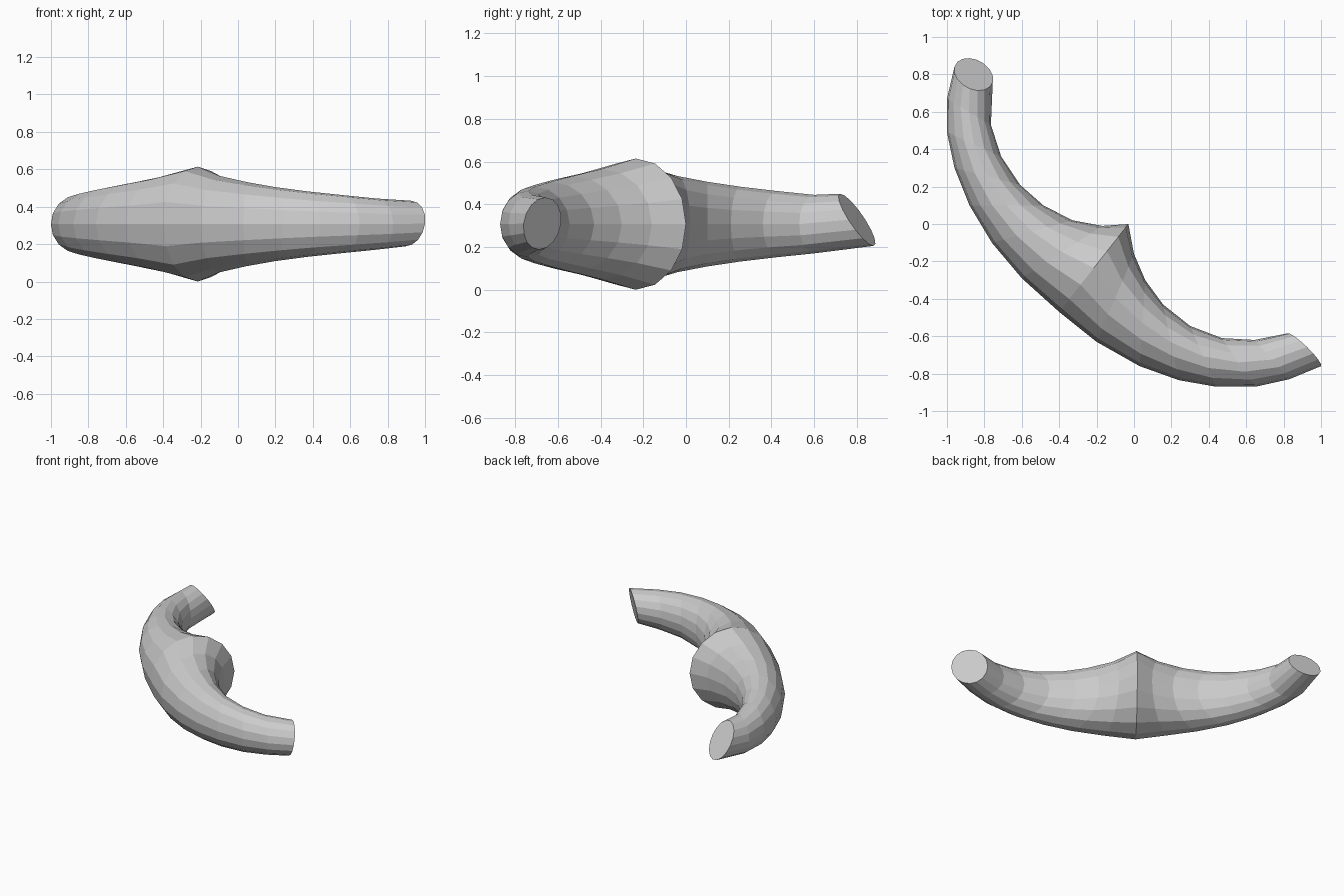
import bpy, bmesh, math
from mathutils import Vector

if "Cube" in bpy.data.objects:
    bpy.data.objects.remove(bpy.data.objects["Cube"])

SIDES = 16
MID_Z = 0.307

# Rings along the bend: inner x, y, outer x, y, vertical radius
RINGS = [
    (-0.755, 0.76, -0.96, 0.84, 0.122),
    (-0.765, 0.53, -1.00, 0.67, 0.137),
    (-0.71, 0.36, -1.00, 0.49, 0.155),
    (-0.61, 0.21, -0.96, 0.30, 0.175),
    (-0.485, 0.10, -0.88, 0.10, 0.198),
    (-0.33, 0.02, -0.76, -0.10, 0.225),
    (-0.17, -0.01, -0.60, -0.29, 0.258),
    (-0.03, 0.00, -0.40, -0.47, 0.307),
    (0.00, -0.16, -0.20, -0.63, 0.258),
    (0.06, -0.30, 0.03, -0.76, 0.225),
    (0.155, -0.43, 0.24, -0.835, 0.198),
    (0.30, -0.545, 0.44, -0.87, 0.175),
    (0.47, -0.61, 0.65, -0.87, 0.155),
    (0.645, -0.62, 0.83, -0.83, 0.137),
    (0.82, -0.585, 1.00, -0.76, 0.122),
]

# Lean of the two cut ends: shift of the ring's top in x, y, and its rise in z
LEAN = {0: (-0.02, -0.077, 0.02), len(RINGS) - 1: (0.015, 0.015, 0.003)}

bm = bmesh.new()
loops = []
for i, (ix, iy, ox, oy, r) in enumerate(RINGS):
    lx, ly, rise = LEAN.get(i, (0, 0, 0))
    centre = Vector(((ix + ox) / 2, (iy + oy) / 2, MID_Z + rise))
    across = Vector(((ox - ix) / 2, (oy - iy) / 2, 0))
    up = Vector((lx, ly, r))
    angles = [2 * math.pi * k / SIDES for k in range(SIDES)]
    loops.append([bm.verts.new(centre + across * math.cos(a) + up * math.sin(a))
                  for a in angles])

# Skin between neighbouring rings, then the flat end caps
for a, b in zip(loops, loops[1:]):
    for k in range(SIDES):
        n = (k + 1) % SIDES
        bm.faces.new((a[k], a[n], b[n], b[k]))
bm.faces.new(loops[0])
bm.faces.new(loops[-1])
bmesh.ops.recalc_face_normals(bm, faces=bm.faces)

mesh = bpy.data.meshes.new("curved_horn")
bm.to_mesh(mesh)
bm.free()
horn = bpy.data.objects.new("curved_horn", mesh)
bpy.context.collection.objects.link(horn)
